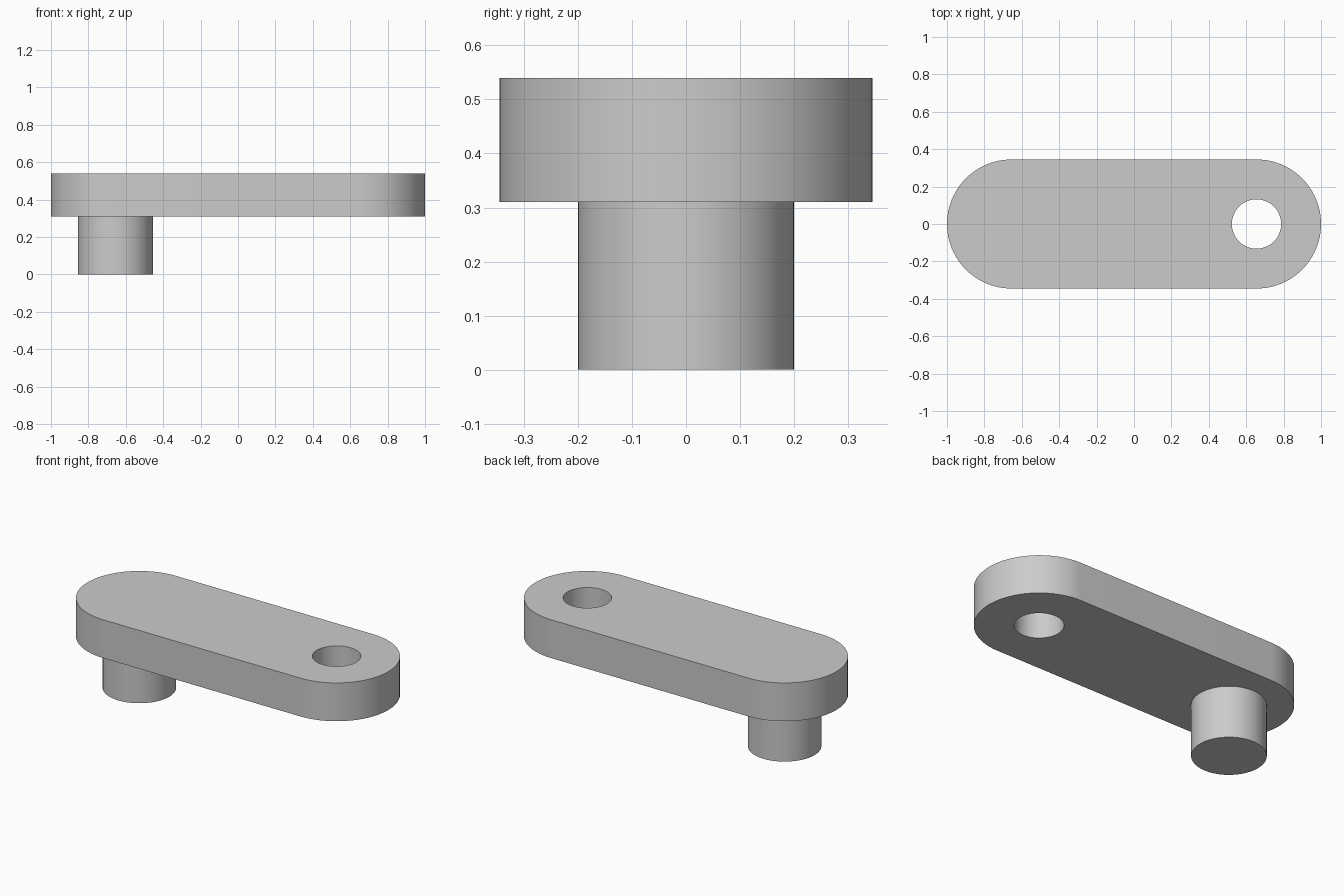
import bpy
import bmesh
from math import cos, sin, pi

if "Cube" in bpy.data.objects:
    bpy.data.objects.remove(bpy.data.objects["Cube"], do_unlink=True)

END_X = 0.655                 # centre of each rounded end
END_R, PIN_R, HOLE_R = 0.345, 0.2, 0.132
PLATE_Z, TOP_Z = 0.31, 0.54

grey = bpy.data.materials.new("light_grey")
grey.use_nodes = True
colour = (0.6, 0.6, 0.6, 1)
grey.diffuse_color = colour
grey.node_tree.nodes["Principled BSDF"].inputs["Base Color"].default_value = colour


def arc(cx, r, start, sweep, steps):
    return [(cx + r * cos(start + sweep * i / steps),
             r * sin(start + sweep * i / steps)) for i in range(steps + 1)]


def extruded(name, loops, z0, z1):
    """Fill closed outlines (later ones are holes) and extrude them upward."""
    bm = bmesh.new()
    edges = []
    for loop in loops:
        vs = [bm.verts.new((x, y, z0)) for x, y in loop]
        edges += [bm.edges.new((a, b)) for a, b in zip(vs, vs[1:] + vs[:1])]
    bmesh.ops.triangle_fill(bm, edges=edges, use_beauty=True)
    result = bmesh.ops.extrude_face_region(bm, geom=bm.faces[:], use_keep_orig=True)
    top = [v for v in result["geom"] if isinstance(v, bmesh.types.BMVert)]
    bmesh.ops.translate(bm, verts=top, vec=(0, 0, z1 - z0))
    bmesh.ops.recalc_face_normals(bm, faces=bm.faces[:])
    bmesh.ops.dissolve_limit(bm, angle_limit=0.001, verts=bm.verts[:], edges=bm.edges[:])
    mesh = bpy.data.meshes.new(name)
    bm.to_mesh(mesh)
    bm.free()
    mesh.materials.append(grey)
    obj = bpy.data.objects.new(name, mesh)
    bpy.context.collection.objects.link(obj)
    bpy.ops.object.select_all(action='DESELECT')
    obj.select_set(True)
    bpy.context.view_layer.objects.active = obj
    bpy.ops.object.shade_smooth_by_angle(angle=pi / 6)
    return obj


# Link plate: rounded ends with a through hole at the left end
outline = arc(END_X, END_R, -pi / 2, pi, 48) + arc(-END_X, END_R, pi / 2, pi, 48)
hole = arc(END_X, HOLE_R, 0, 2 * pi, 64)[:-1]
extruded("link_plate", [outline, hole], PLATE_Z, TOP_Z)

# Pin below the right end
extruded("pin", [arc(-END_X, PIN_R, 0, 2 * pi, 64)[:-1]], 0, PLATE_Z)
